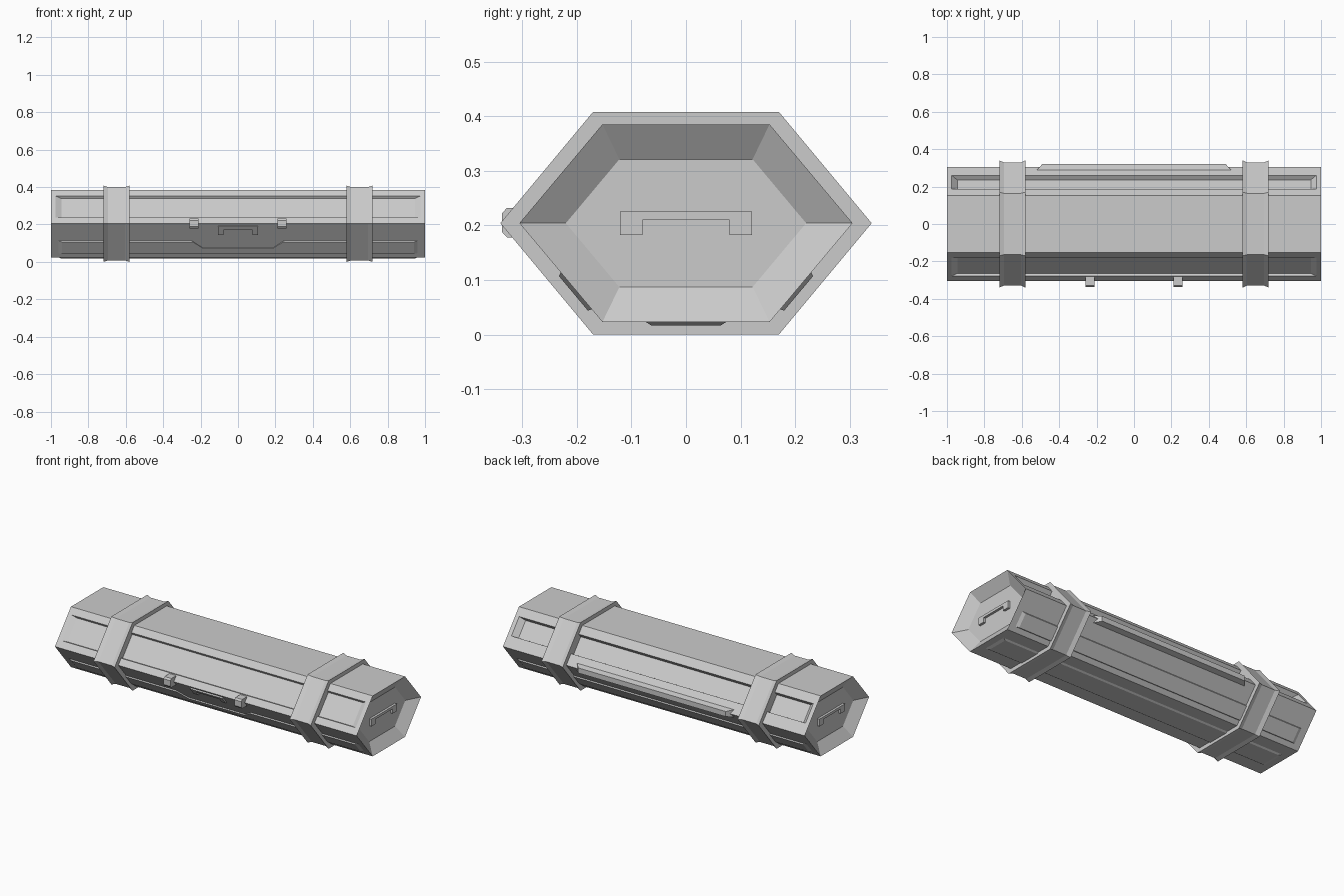
import bpy, bmesh
from mathutils import Vector as V

if "Cube" in bpy.data.objects:
    bpy.data.objects.remove(bpy.data.objects["Cube"])

grey = bpy.data.materials.new("case grey")
grey.diffuse_color = (0.6, 0.6, 0.6, 1)
grey.use_nodes = True
grey.node_tree.nodes["Principled BSDF"].inputs["Base Color"].default_value = grey.diffuse_color
ZC = 0.204
BODY = (0.305, 0.153, 0.181)   # half width, half flat width, half height
BAND = (0.34, 0.17, 0.204)


def finish(name, bm):
    bmesh.ops.recalc_face_normals(bm, faces=bm.faces)
    me = bpy.data.meshes.new(name)
    bm.to_mesh(me)
    bm.free()
    me.materials.append(grey)
    ob = bpy.data.objects.new(name, me)
    bpy.context.collection.objects.link(ob)
    return ob


def hexagon(w, f, h):
    return [(w, ZC), (f, ZC + h), (-f, ZC + h), (-w, ZC), (-f, ZC - h), (f, ZC - h)]


def loft(rings):
    """Skin a list of (x, hexagon) rings with end caps."""
    bm = bmesh.new()
    vs = [[bm.verts.new((x, y, z)) for y, z in ring] for x, ring in rings]
    for a, b in zip(vs, vs[1:]):
        for i in range(6):
            j = (i + 1) % 6
            bm.faces.new((a[i], a[j], b[j], b[i]))
    bm.faces.new(vs[0])
    bm.faces.new(vs[-1])
    bmesh.ops.recalc_face_normals(bm, faces=bm.faces)
    return bm


def plate(name, pts, origin, u, v, n, height, su=1.0, sv=1.0):
    """Extrude a flat outline from a plane, tapering the top by su, sv."""
    origin, u, v, n = V(origin), V(u), V(v), V(n).normalized()
    ca = (min(p[0] for p in pts) + max(p[0] for p in pts)) / 2
    cb = (min(p[1] for p in pts) + max(p[1] for p in pts)) / 2
    bm = bmesh.new()
    lo = [bm.verts.new(origin + u * a + v * b - n * 0.004) for a, b in pts]
    hi = [bm.verts.new(origin + u * (ca + (a - ca) * su) + v * (cb + (b - cb) * sv) + n * height)
          for a, b in pts]
    k = len(pts)
    for i in range(k):
        j = (i + 1) % k
        bm.faces.new((lo[i], lo[j], hi[j], hi[i]))
    bm.faces.new(lo)
    bm.faces.new(hi)
    return finish(name, bm)


def u_shape(w, foot, z0, zbar, z1):
    return [(-w, z0), (-w, z1), (w, z1), (w, z0), (w - foot, z0),
            (w - foot, zbar), (foot - w, zbar), (foot - w, z0)]


def slope_y(z):
    return 0.305 - abs(z - ZC) * 0.152 / 0.181


# Main hexagonal case
bm = loft([(-1, hexagon(*BODY)), (1, hexagon(*BODY))])
ends = [f for f in bm.faces if abs(f.normal.x) > 0.9]
lids = [f for f in bm.faces if f.normal.z > 0.3 and abs(f.normal.y) > 0.3]

# Sunken ends
for f in ends:
    s = 1 if f.normal.x > 0 else -1
    bmesh.ops.inset_individual(bm, faces=[f], thickness=0.01)
    for v in f.verts:
        dz = v.co.z - ZC
        v.co.x = s * 0.955
        if abs(dz) < 0.05:
            v.co.y = 0.22 if v.co.y > 0 else -0.22
        else:
            v.co.y = 0.122 if v.co.y > 0 else -0.122
            v.co.z = ZC + (0.117 if dz > 0 else -0.117)

# Long recessed panels in both upper slopes
for f in lids:
    n = f.normal.copy()
    s = 1 if n.y > 0 else -1
    z0, z1, depth = (0.257, 0.345, 0.028) if s > 0 else (0.236, 0.352, 0.014)
    for step in range(2):
        bmesh.ops.inset_individual(bm, faces=[f], thickness=0.005)
        mid = f.calc_center_median()
        for v in f.verts:
            inset = 0.004 * step
            top = v.co.z > mid.z
            z = z1 - inset if top else z0 + inset
            x = 0.975 - 0.03 * step
            v.co = V((x if v.co.x > 0 else -x, s * slope_y(z), z)) - n * depth * step
finish("case_body", bm)

# Two dished bands round the case
for side, c in (("left", -0.65), ("right", 0.65)):
    low = (0.329, 0.164, 0.196)
    rings = [(c - 0.07, hexagon(*BAND)), (c - 0.045, hexagon(*low)),
             (c + 0.045, hexagon(*low)), (c + 0.07, hexagon(*BAND))]
    finish(side + "_band", loft(rings))

# Raised panels on the lower slopes and underneath
front_panel = [(-0.97, 0.045), (0.97, 0.045), (0.97, 0.115), (0.25, 0.115),
               (0.19, 0.075), (-0.19, 0.075), (-0.25, 0.115), (-0.97, 0.115)]
back_panel = [(-0.97, 0.045), (0.97, 0.045), (0.97, 0.115), (-0.97, 0.115)]
for name, pts, s in (("front_lower_panel", front_panel, -1), ("back_lower_panel", back_panel, 1)):
    plate(name, pts, (0, s * slope_y(0), 0), (1, 0, 0), (0, s * 0.84, 1),
          (0, s * 0.766, -0.643), 0.007, 0.97, 0.9)
plate("bottom_panel", [(-0.97, -0.08), (0.97, -0.08), (0.97, 0.08), (-0.97, 0.08)],
      (0, 0, 0.023), (1, 0, 0), (0, 1, 0), (0, 0, -1), 0.006, 0.97, 0.8)

# Carrying handles: front and both ends
plate("front_handle", u_shape(0.107, 0.03, 0.15, 0.176, 0.193), (0, -slope_y(0), 0),
      (1, 0, 0), (0, -0.84, 1), (0, -0.766, -0.643), 0.008)
for side, s in (("left", -1), ("right", 1)):
    plate(side + "_end_handle", u_shape(0.121, 0.041, 0.182, 0.21, 0.225), (s * 0.955, 0, 0),
          (0, 1, 0), (0, 0, 1), (s, 0, 0), 0.014)

# Latches with chamfered corners
latch = [(-0.27, 0.178), (-0.328, 0.178), (-0.337, 0.188), (-0.337, 0.222),
         (-0.328, 0.232), (-0.27, 0.232)]
for side, c in (("left", -0.235), ("right", 0.235)):
    plate(side + "_latch", latch, (c - 0.019, 0, 0), (0, 1, 0), (0, 0, 1), (1, 0, 0), 0.042)

# Hinge strip along the back seam
plate("back_hinge", [(-0.52, 0.182), (0.52, 0.182), (0.52, 0.226), (-0.52, 0.226)],
      (0, 0.292, 0), (1, 0, 0), (0, 0, 1), (0, 1, 0), 0.03, 0.94, 0.7)
